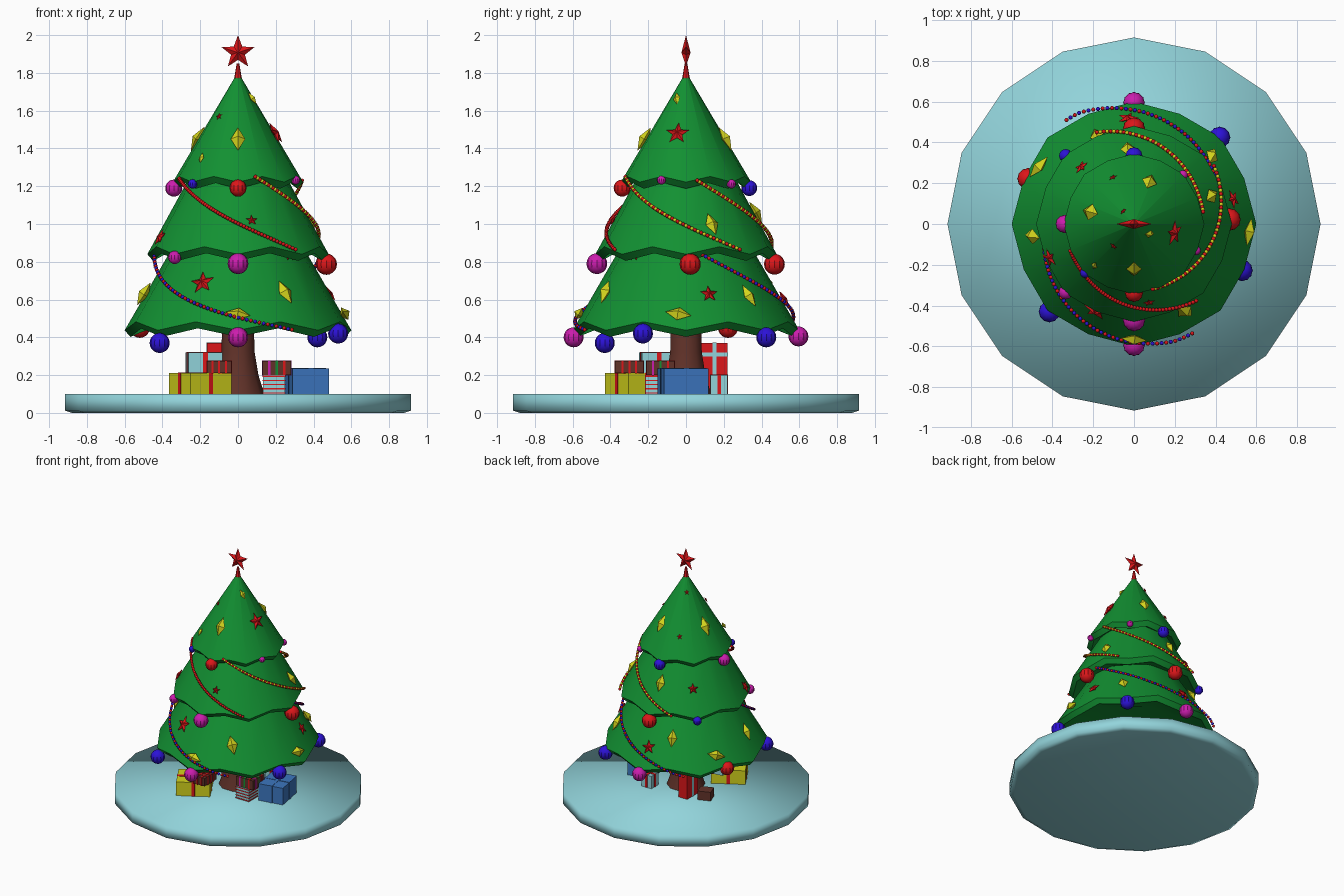
import bpy, bmesh, math
from mathutils import Matrix, Vector

if "Cube" in bpy.data.objects:
    bpy.data.objects.remove(bpy.data.objects["Cube"])

def material(name, rgb):
    m = bpy.data.materials.new(name)
    m.diffuse_color = (*rgb, 1)
    m.use_nodes = True
    m.node_tree.nodes["Principled BSDF"].inputs["Base Color"].default_value = m.diffuse_color
    return m

GREEN = material("tree green", (.006, .28, .032))
ICE = material("pale blue", (.29, .66, .71))
BROWN = material("bark brown", (.12, .032, .022))
RED = material("red", (.72, .008, .01))
YELLOW = material("yellow", (.66, .66, .012))
NAVY = material("ornament blue", (.025, .006, .68))
SKY = material("gift blue", (.045, .18, .52))
PINK = material("magenta", (.6, .012, .42))

def finish(name, bm, mats, smooth=None):
    bmesh.ops.recalc_face_normals(bm, faces=bm.faces)
    me = bpy.data.meshes.new(name)
    bm.to_mesh(me)
    bm.free()
    for m in mats:
        me.materials.append(m)
    if smooth:
        me.shade_smooth()
        me.set_sharp_from_angle(angle=math.radians(smooth))
    ob = bpy.data.objects.new(name, me)
    bpy.context.collection.objects.link(ob)
    return ob

def loft(name, rings, mat, smooth):
    """Skin a list of equal-length point rings and cap both ends."""
    bm = bmesh.new()
    vs = [[bm.verts.new(p) for p in r] for r in rings]
    n = len(vs[0])
    for a, b in zip(vs, vs[1:]):
        for i in range(n):
            bm.faces.new((a[i], a[(i + 1) % n], b[(i + 1) % n], b[i]))
    bm.faces.new(vs[0])
    bm.faces.new(vs[-1])
    return finish(name, bm, [mat], smooth)

def circle(r, z, n=16):
    return [(r * math.cos(k * math.tau / n), r * math.sin(k * math.tau / n), z) for k in range(n)]

def zigzag(r, z, amp):
    # lower, wider points alternate with higher, tighter ones
    return [(x * (1 - .025 * (k % 2)), y * (1 - .025 * (k % 2)), z + amp * (k % 2 - .5))
            for k, (x, y, z) in enumerate(circle(r, z))]

# Base, trunk and tip
loft("snow_base", [circle(.88, 0), circle(.915, .012), circle(.915, .1)], ICE, 100)
loft("trunk", [circle(.14, .1, 10), circle(.108, .2, 10), circle(.088, .32, 10), circle(.08, .6, 10)], BROWN, 40)
loft("star_stem", [circle(.024, 1.75, 8), circle(.007, 1.85, 8)], RED, 40)

# Three branch tiers: bottom radius, bottom z, top radius, top z
TIERS = [(.6, .46, .35, .87), (.48, .86, .255, 1.25), (.345, 1.237, .003, 1.8)]
for i, (r, z, rt, zt) in enumerate(TIERS):
    amp = (.045, .04, .03)[i]
    loft(f"branch_tier_{i + 1}",
         [zigzag(r * .72, z + .01, amp * .5), zigzag(r - .03, z - .035, amp), zigzag(r, z, amp), circle(rt, zt)],
         GREEN, 40)

def surface(z):
    t = TIERS[0] if z < .84 else TIERS[1] if z < 1.22 else TIERS[2]
    return t[0] + (t[2] - t[0]) * (z - t[1]) / (t[3] - t[1])

# Faceted ornaments: an outline with a raised centre on both sides
def faceted(name, outline, thick, mat, frame):
    bm = bmesh.new()
    ring = [bm.verts.new((x, y, 0)) for x, y in outline]
    tips = [bm.verts.new((0, 0, s * thick)) for s in (1, -1)]
    for i, v in enumerate(ring):
        for t in tips:
            bm.faces.new((v, ring[(i + 1) % len(ring)], t))
    bm.transform(frame)
    return finish(name, bm, [mat])

def frame_at(pos, normal, roll=0):
    n = Vector(normal).normalized()
    x = Vector((0, 0, 1)).cross(n).normalized()
    m = Matrix((x, n.cross(x), n)).transposed().to_4x4()
    return Matrix.Translation(pos) @ m @ Matrix.Rotation(math.radians(roll), 4, 'Z')

def on_tree(x, y, z, roll=0):
    d = Vector((x, y, 0)).normalized()
    p = d * (surface(z) + .006)
    return frame_at((p.x, p.y, z), (d.x, d.y, .58), roll)

def star_outline(r):
    return [((r if k % 2 == 0 else r * .42) * math.sin(k * math.pi / 5),
             (r if k % 2 == 0 else r * .42) * math.cos(k * math.pi / 5)) for k in range(10)]

faceted("top_star", star_outline(.092), .024, RED, frame_at((0, 0, 1.908), (0, -1, 0)))

STARS = [(-.19, -.43, .69, .068, 10), (.07, -.37, 1.02, .032, 0), (.33, -.33, .835, .038, 0),
         (-.42, -.17, .93, .05, 15), (.2, -.045, 1.48, .066, 0), (-.1, -.11, 1.57, .022, 20),
         (.48, .12, .63, .05, 0), (-.03, .51, .6, .055, 15), (-.24, .26, 1.04, .042, 0),
         (-.1, .22, 1.4, .022, 10), (-.05, .06, 1.68, .02, 0)]
for i, (x, y, z, r, roll) in enumerate(STARS):
    faceted(f"star_{i + 1}", star_outline(r), r * .3, RED, on_tree(x, y, z, roll))

GEMS = [(0, -.22, 1.45, .07, 0), (-.22, .06, 1.45, .075, 0), (-.19, -.2, 1.35, .032, 10),
        (.07, -.045, 1.665, .038, 20), (.08, .22, 1.45, .07, 0), (.25, -.43, .64, .072, 15),
        (0, -.53, .525, .066, 80), (.56, -.04, .525, .07, 80), (-.49, -.06, .63, .07, -10),
        (-.45, .27, .56, .07, 70), (.39, .34, .62, .068, 15), (-.18, .43, .68, .065, 0),
        (.39, .14, 1.0, .066, 10), (-.03, .36, 1.06, .066, 0)]
for i, (x, y, z, h, roll) in enumerate(GEMS):
    faceted(f"gem_{i + 1}", [(-h * .55, 0), (0, -h), (h * .55, 0), (0, h)], h * .42, YELLOW, on_tree(x, y, z, roll))

# Ribbed baubles hanging at the tier rims
BAUBLES = [(0, -.595, .4, .053, PINK), (0, .595, .405, .053, PINK), (-.415, -.43, .37, .053, NAVY),
           (.42, .425, .4, .053, NAVY), (.53, -.228, .42, .053, NAVY), (-.52, .222, .45, .053, RED),
           (0, -.472, .79, .055, PINK), (.468, .022, .787, .056, RED), (0, .468, .787, .055, RED),
           (-.335, -.335, .823, .035, PINK), (-.335, .335, .823, .033, NAVY), (0, -.338, 1.19, .045, RED),
           (-.34, 0, 1.19, .045, PINK), (0, .335, 1.19, .042, NAVY), (-.24, -.24, 1.212, .025, NAVY),
           (.305, -.13, 1.232, .023, PINK), (.24, .24, 1.212, .024, PINK)]
for i, (x, y, z, r, mat) in enumerate(BAUBLES):
    bm = bmesh.new()
    bmesh.ops.create_uvsphere(bm, u_segments=24, v_segments=10, radius=r)
    for v in bm.verts:
        k = round(math.atan2(v.co.y, v.co.x) / (math.tau / 24))
        if k % 2:
            v.co.xy *= .94
    bm.transform(Matrix.Translation((x, y, z)))
    finish(f"bauble_{i + 1}", bm, [mat], 35)

# Bead garlands: start/end angle, start/end height, sag, two bead colours
GARLANDS = [(203, 309, 1.24, .865, 0, RED, RED), (-74, 36, 1.25, .865, 0, RED, YELLOW),
            (10, 112, 1.23, .865, 0, RED, YELLOW), (187, 298, .84, .44, .05, RED, NAVY),
            (7, 123, .855, .44, .02, RED, NAVY)]
for i, (a0, a1, z0, z1, sag, m0, m1) in enumerate(GARLANDS):
    bm = bmesh.new()
    count = 52
    for k in range(count + 1):
        t = k / count
        a = math.radians(a0 + (a1 - a0) * t)
        z = z0 + (z1 - z0) * t - sag * math.sin(math.pi * t)
        base = TIERS[1] if i < 3 else TIERS[0]
        r = base[0] + (base[2] - base[0]) * (z - base[1]) / (base[3] - base[1])
        r = min(r, base[0]) + .008 + .07 * (1 - t) ** 3
        new = bmesh.ops.create_icosphere(bm, subdivisions=1, radius=.0115,
                                         matrix=Matrix.Translation((r * math.cos(a), r * math.sin(a), z)))
        for f in {f for v in new['verts'] for f in v.link_faces}:
            f.material_index = k % 2
    finish(f"garland_{i + 1}", bm, [m0, m1], 60)

# Gifts: centre, size, turn, paper, bands as (axis, offset, width, colour)
def box(name, centre, size, turn, mat, shift=(0, 0, 0)):
    bm = bmesh.new()
    bmesh.ops.create_cube(bm, size=1, matrix=Matrix.Translation(shift) @ Matrix.Diagonal((*size, 1)))
    bm.transform(Matrix.Translation(centre) @ Matrix.Rotation(math.radians(turn), 4, 'Z'))
    finish(name, bm, [mat])

def gift(name, centre, size, turn, mat, bands=()):
    box(name, centre, size, turn, mat)
    for i, (axis, off, width, colour) in enumerate(bands):
        s = [d + .006 for d in size]
        s[axis] = width
        shift = [0, 0, 0]
        shift[axis] = off
        box(f"{name}_ribbon_{i + 1}", centre, s, turn, colour, shift)

def cross(colour, w=.025):
    return [(0, 0, w, colour), (1, 0, w, colour)]

gift("yellow_gift", (-.2, -.27, .155), (.25, .225, .11), 30, YELLOW, cross(RED))
gift("blue_gift", (.365, -.015, .167), (.195, .24, .135), 10, SKY, cross(SKY))
gift("pale_gift", (-.18, -.15, .265), (.18, .18, .11), 5, ICE, cross(RED))
gift("tall_red_gift", (-.125, .15, .235), (.08, .14, .27), 0, RED, [(1, 0, .022, ICE), (2, .075, .022, ICE)])
gift("back_pale_gift", (.2, .175, .15), (.09, .09, .1), 0, ICE, cross(RED, .018))
gift("small_brown_gift", (-.26, .12, .135), (.1, .09, .07), 20, BROWN)
gift("banded_gift", (.19, -.16, .15), (.115, .11, .1), 0, ICE,
     [(2, k * .022, .006, RED) for k in (-2, -1, 0, 1, 2)])
gift("red_striped_gift", (-.1, -.3, .243), (.13, .15, .064), 0, BROWN,
     [(a, k * .036, .01, RED) for a in (0, 1) for k in (-1, 0, 1)])
gift("mixed_striped_gift", (.205, -.135, .238), (.15, .15, .075), 0, BROWN,
     [(a, k * .04, .012, c) for a in (0, 1) for k, c in ((-1, PINK), (0, GREEN), (1, RED))])
